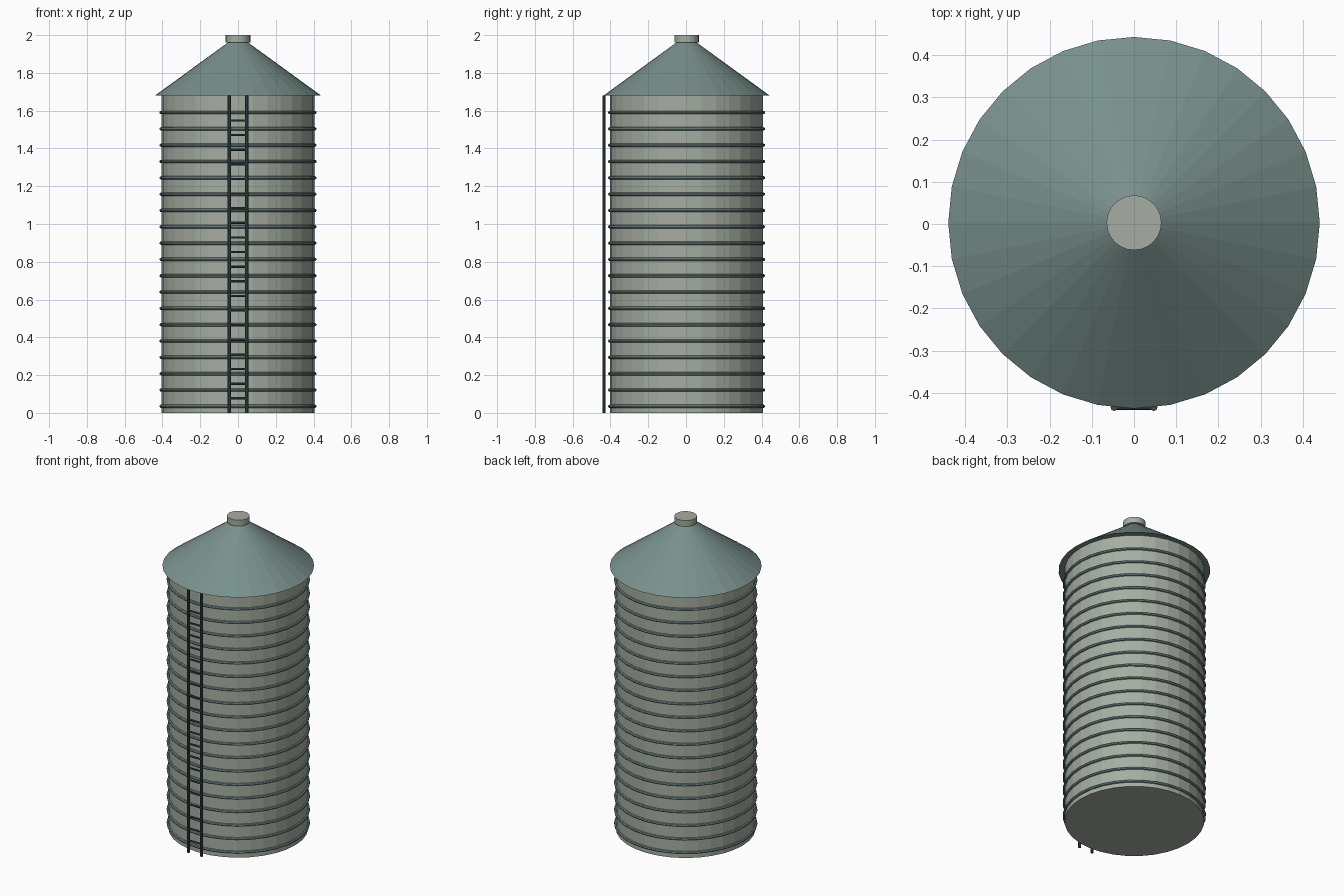
import bpy
import math

SIDES = 32
CENTRE_Y = 0.003
EAVE_Z = 1.68
LADDER_Y = -0.434

if "Cube" in bpy.data.objects:
    bpy.data.objects.remove(bpy.data.objects["Cube"])


def make_material(name, rgb):
    mat = bpy.data.materials.new(name)
    mat.use_nodes = True
    mat.diffuse_color = (*rgb, 1)
    mat.node_tree.nodes["Principled BSDF"].inputs["Base Color"].default_value = (*rgb, 1)
    return mat


galvanised = make_material("pale galvanised steel", (0.38, 0.42, 0.36))
teal = make_material("grey teal steel", (0.19, 0.28, 0.265))
dark = make_material("dark blue grey steel", (0.045, 0.075, 0.088))


def finish(name, mat):
    obj = bpy.context.object
    obj.name = obj.data.name = name
    obj.data.materials.append(mat)
    return obj


def drum(name, mat, r_bottom, r_top, z0, z1, sides=SIDES):
    """Upright cylinder or cone frustum on the bin's axis."""
    bpy.ops.mesh.primitive_cone_add(
        vertices=sides, radius1=r_bottom, radius2=r_top, depth=z1 - z0,
        location=(0, CENTRE_Y, (z0 + z1) / 2))
    return finish(name, mat)


def bar(name, mat, radius, length, location, rotation=(0, 0, 0)):
    bpy.ops.mesh.primitive_cylinder_add(
        vertices=8, radius=radius, depth=length, location=location, rotation=rotation)
    return finish(name, mat)


# Bin wall, conical roof and top cap
drum("bin_wall", galvanised, 0.405, 0.405, 0, EAVE_Z)
drum("roof", teal, 0.44, 0.048, EAVE_Z, 1.965)
drum("roof_cap", galvanised, 0.065, 0.065, 1.962, 2.0, 24)

# Stiffening hoops around the wall
for i in range(19):
    bpy.ops.mesh.primitive_torus_add(
        major_segments=SIDES, minor_segments=8, major_radius=0.407, minor_radius=0.009,
        location=(0, CENTRE_Y, 0.035 + i * 0.0864))
    finish(f"hoop_{i + 1}", teal)

# Front ladder
for side, x in (("left", 0.047), ("right", -0.047)):
    bar(f"ladder_rail_{side}", dark, 0.009, EAVE_Z, (x, LADDER_Y, EAVE_Z / 2))
for i in range(1, 21):
    bar(f"ladder_rung_{i}", dark, 0.006, 0.094, (0, LADDER_Y, i * 0.0774),
        (0, math.pi / 2, 0))
